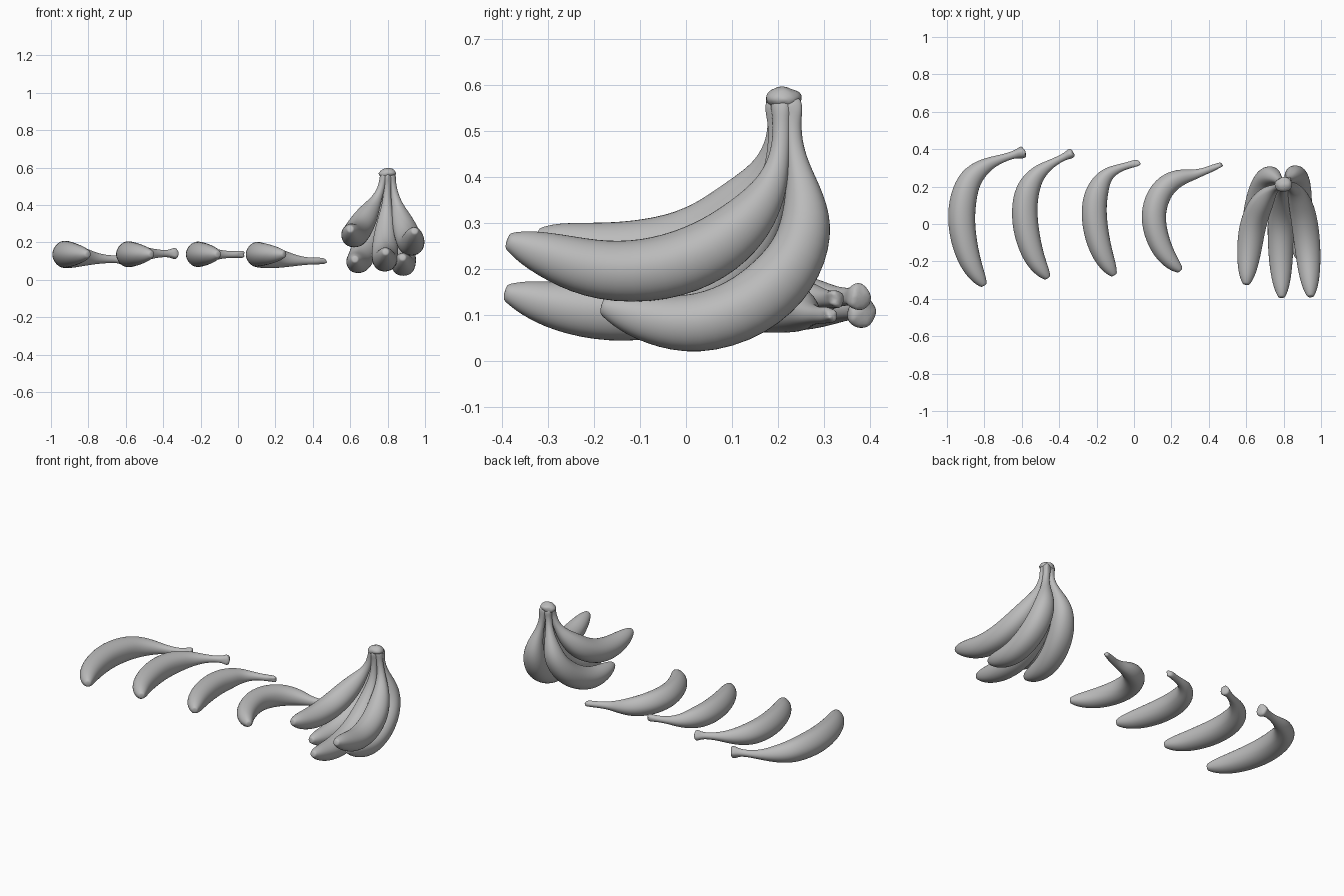
import bpy, bmesh, math, random
from mathutils import Vector

cube = bpy.data.objects.get("Cube")
if cube:
    bpy.data.objects.remove(cube, do_unlink=True)
random.seed(4)

peel = bpy.data.materials.new("plain_grey")
peel.use_nodes = True
grey = (0.5, 0.5, 0.5, 1)
peel.diffuse_color = grey
peel.node_tree.nodes["Principled BSDF"].inputs["Base Color"].default_value = grey

# Radius along a fruit, from blossom tip to cut stem: (fraction, radius)
PROFILE = [(0, .017), (.012, .024), (.05, .041), (.13, .059), (.25, .072),
           (.4, .078), (.54, .076), (.65, .066), (.74, .047), (.81, .03),
           (.88, .021), (.94, .021), (.97, .027), (1, .025)]
SIDES = 10


def smooth_path(points, steps=16):
    """Catmull-Rom curve through the points."""
    pts = [Vector(p) for p in points]
    pts = [2 * pts[0] - pts[1]] + pts + [2 * pts[-1] - pts[-2]]
    path = []
    for a, b, c, d in zip(pts, pts[1:], pts[2:], pts[3:]):
        for i in range(steps):
            t = i / steps
            path.append(b + (c - a) * t / 2 + (a - 2.5 * b + 2 * c - d / 2) * t ** 2
                        + (1.5 * (b - c) + (d - a) / 2) * t ** 3)
    path.append(pts[-2])
    return path


def sample(path, fraction):
    """Position and direction at a fraction of the path's length."""
    lengths = [(q - p).length for p, q in zip(path, path[1:])]
    left = fraction * sum(lengths)
    for p, q, size in zip(path, path[1:], lengths):
        if left <= size + 1e-6:
            return p.lerp(q, left / size), (q - p).normalized()
        left -= size
    return path[-1], (path[-1] - path[-2]).normalized()


def finish(name, bm, levels):
    bmesh.ops.recalc_face_normals(bm, faces=bm.faces[:])
    mesh = bpy.data.meshes.new(name)
    bm.to_mesh(mesh)
    bm.free()
    mesh.materials.append(peel)
    for face in mesh.polygons:
        face.use_smooth = True
    obj = bpy.data.objects.new(name, mesh)
    bpy.context.collection.objects.link(obj)
    mod = obj.modifiers.new("smooth", "SUBSURF")
    mod.levels = mod.render_levels = levels
    return obj


def banana(name, points, normal, girth=1.0, knob=1.0):
    """Soft five-sided tube swept along a path, with a ragged stem end."""
    path = smooth_path(points)
    bm = bmesh.new()
    rings = []
    for fraction, radius in PROFILE:
        centre, along = sample(path, fraction)
        side = Vector(normal).cross(along).normalized()
        up = along.cross(side)
        ragged = fraction > .95
        size = radius * (knob if ragged else girth)
        ring = []
        for i in range(SIDES):
            angle = math.tau * i / SIDES
            r = size * (1.03 if i % 2 == 0 else .99)
            if ragged:
                r *= random.uniform(.75, 1.3)
            shift = along * random.uniform(-.012, .012) if fraction == 1 else Vector()
            ring.append(bm.verts.new(centre + shift + side * r * math.cos(angle)
                                     + up * r * math.sin(angle)))
        rings.append(ring)
    for low, high in zip(rings, rings[1:]):
        for i in range(SIDES):
            j = (i + 1) % SIDES
            bm.faces.new((low[i], low[j], high[j], high[i]))
    for ring in (rings[0], rings[-1]):
        bm.faces.new(ring)
    return finish(name, bm, 2)


def lying_banana(name, outline, stem_z, girth, knob):
    """Fruit lying on its side; the stem half drifts to its own height."""
    body_z, last = .136, len(outline) - 1
    points = []
    for i, (x, y) in enumerate(outline):
        drift = max(0, (i - 3) / (last - 3))
        points.append((x, y, body_z + (stem_z - body_z) * min(1, drift * 1.3)))
    banana(name, points, (0, 0, 1), girth, knob)


# Four loose fruits in a row
lying_banana("loose_banana_1", [(-.8, -.33), (-.87, -.22), (-.92, -.05), (-.922, .1),
             (-.88, .24), (-.8, .31), (-.72, .345), (-.58, .39)], .11, 1, 1.35)
lying_banana("loose_banana_2", [(-.46, -.29), (-.53, -.19), (-.575, -.05), (-.588, .1),
             (-.55, .23), (-.49, .29), (-.42, .335), (-.32, .385)], .14, .95, 1.05)
lying_banana("loose_banana_3", [(-.105, -.275), (-.165, -.17), (-.205, -.04), (-.215, .1),
             (-.18, .22), (-.13, .275), (-.06, .305), (.03, .33)], .135, .93, .75)
lying_banana("loose_banana_4", [(.25, -.25), (.17, -.17), (.11, -.04), (.1, .08),
             (.15, .19), (.23, .245), (.33, .265), (.475, .32)], .1, .92, .6)

# Five fruits hanging from one crown
bunch = {
    "upper_right": [(.6, -.325, .272), (.615, -.15, .235), (.64, .02, .26),
                    (.7, .14, .36), (.755, .19, .46), (.785, .2, .57)],
    "lower_right": [(.625, -.18, .11), (.64, 0, .09), (.67, .14, .14), (.71, .245, .25),
                    (.745, .255, .36), (.78, .23, .47), (.79, .22, .57)],
    "middle": [(.79, -.395, .15), (.785, -.2, .105), (.785, 0, .13),
               (.79, .13, .24), (.795, .19, .38), (.8, .2, .57)],
    "lower_left": [(.88, -.185, .12), (.885, .01, .074), (.88, .15, .12), (.87, .25, .23),
                   (.855, .26, .34), (.83, .235, .46), (.815, .23, .57)],
    "upper_left": [(.945, -.39, .262), (.93, -.15, .187), (.91, .03, .225),
                   (.88, .14, .31), (.845, .2, .42), (.815, .21, .57)],
}
for place, points in bunch.items():
    banana("bunch_banana_" + place, points, (1, 0, 0), .97, .95)

# Ragged crown that joins the stems
bm = bmesh.new()
bmesh.ops.create_icosphere(bm, subdivisions=2, radius=1)
for v in bm.verts:
    x, y, z = v.co * random.uniform(.85, 1.15)
    v.co = (.8 + .05 * x, .212 + .04 * y, .568 + .03 * z)
finish("bunch_crown", bm, 1)
